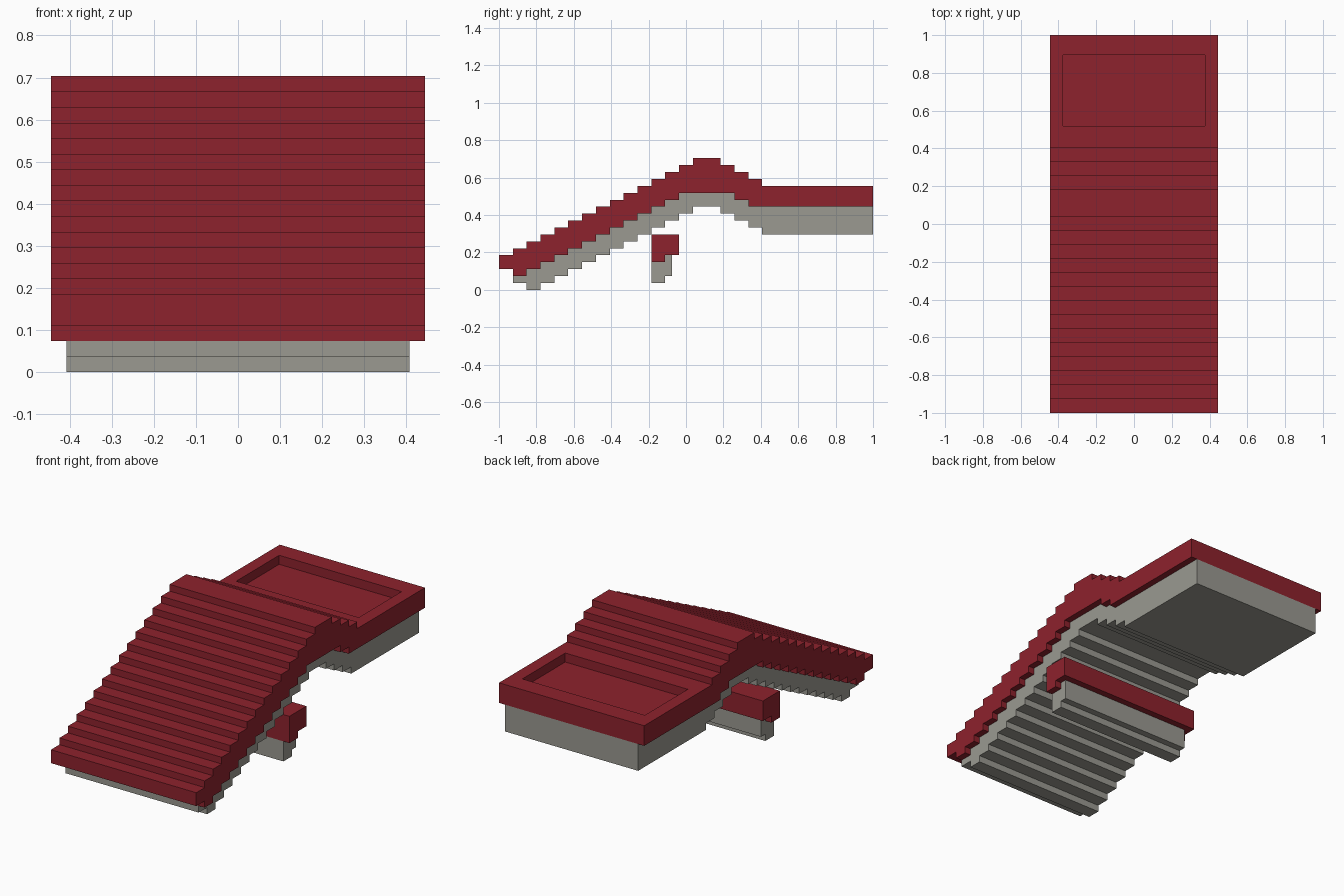
import bpy, bmesh

cube = bpy.data.objects.get("Cube")
if cube:
    bpy.data.objects.remove(cube, do_unlink=True)

U = 1 / 27  # one grid step


def material(name, rgb):
    m = bpy.data.materials.new(name)
    m.use_nodes = True
    col = (*rgb, 1)
    m.diffuse_color = col
    bsdf = next(n for n in m.node_tree.nodes if n.type == 'BSDF_PRINCIPLED')
    bsdf.inputs["Base Color"].default_value = col
    return m


RED = material("dark_red", (0.27, 0.016, 0.026))
GREY = material("warm_grey", (0.325, 0.32, 0.283))


def stairs(y, steps):
    """Stepped outline from y, through (end_y, height) treads."""
    pts = []
    for end, z in steps:
        pts += [(y, z), (end, z)]
        y = end
    return pts


def climb(y, z, count):
    """Equal treads, two steps deep and one step high."""
    return [(y + 2 * (i + 1), z + i) for i in range(count)]


def solid(name, upper, lower, half_width, mat):
    """Extrude the area between two outlines across x."""
    outline = upper + lower[::-1]
    bm = bmesh.new()
    verts = [bm.verts.new((-half_width * U, y * U, z * U)) for y, z in outline]
    face = bm.faces.new(verts)
    ext = bmesh.ops.extrude_face_region(bm, geom=[face])
    moved = [v for v in ext["geom"] if isinstance(v, bmesh.types.BMVert)]
    bmesh.ops.translate(bm, verts=moved, vec=(2 * half_width * U, 0, 0))
    bmesh.ops.recalc_face_normals(bm, faces=bm.faces)
    mesh = bpy.data.meshes.new(name)
    bm.to_mesh(mesh)
    bm.free()
    mesh.materials.append(mat)
    obj = bpy.data.objects.new(name, mesh)
    bpy.context.collection.objects.link(obj)
    return obj


# Outlines: stepped slope, ridge, short descent, flat rear deck
top = stairs(-27, climb(-27, 5, 14) + [(5, 19), (7, 18), (9, 17), (11, 16), (27, 15)])
joint = stairs(-25, [(-23, 2)] + climb(-23, 3, 11) + [(7, 14), (9, 13), (27, 12)])
bottom = stairs(-25, [(-23, 1)] + climb(-23, 0, 12) +
                [(5, 12), (7, 11), (9, 10), (11, 9), (27, 8)])

# Red stepped roof with its front lip, over a narrower grey lining
roof = solid("stepped_roof", top, [(-27, 3), (-25, 3)] + joint, 12, RED)
solid("roof_lining", joint, bottom, 11, GREY)

# Shallow rectangular recess in the rear deck
bm = bmesh.new()
bm.from_mesh(roof.data)
deck = max((f for f in bm.faces if f.normal.z > 0.9), key=lambda f: f.calc_area())
bmesh.ops.inset_individual(bm, faces=[deck], thickness=2 * U)
mid = deck.calc_center_median()
for v in deck.verts:
    v.co.x = 0.375 if v.co.x > 0 else -0.375
    v.co.y = 0.895 if v.co.y > mid.y else 0.52
floor = bmesh.ops.extrude_discrete_faces(bm, faces=[deck])["faces"][0]
bmesh.ops.translate(bm, verts=floor.verts[:], vec=(0, 0, -0.05))
bm.to_mesh(roof.data)
bm.free()

# Separate crossbar below the slope
solid("crossbar_cap", [(-5, 8), (-1, 8)], stairs(-5, [(-3, 4), (-1, 5)]), 12, RED)
solid("crossbar_base", stairs(-5, [(-3, 4), (-2, 5)]),
      stairs(-5, [(-3, 1), (-2, 2)]), 11, GREY)
